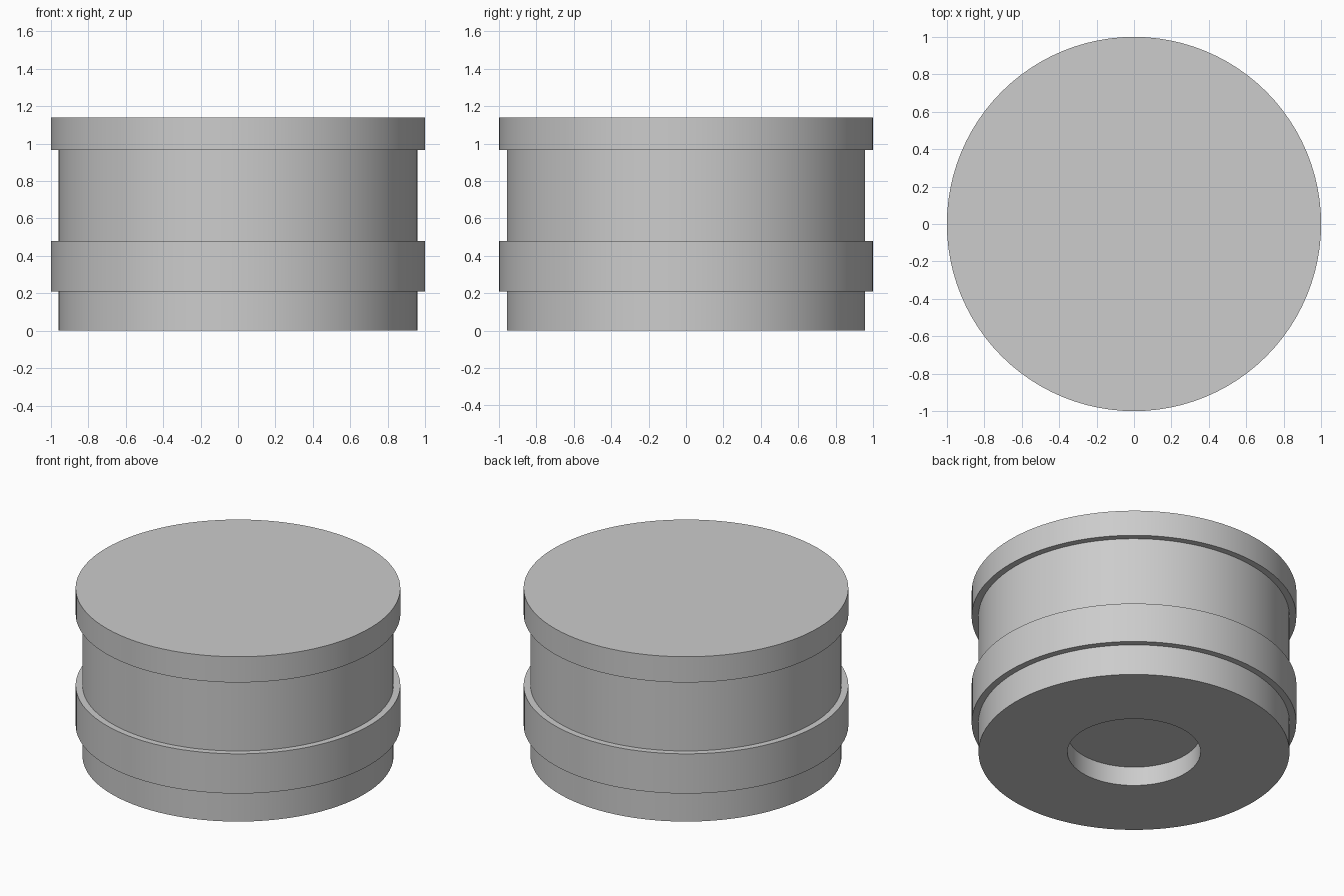
import bpy
import bmesh
import math

cube = bpy.data.objects.get("Cube")
if cube:
    bpy.data.objects.remove(cube, do_unlink=True)

SEGMENTS = 96
BODY_R, BAND_R, HOLE_R = 0.958, 1.0, 0.41
HEIGHT, HOLE_DEPTH = 1.14, 0.13
BAND_LOW, BAND_HIGH, RIM_LOW = 0.21, 0.48, 0.965

# Light grey material
grey = bpy.data.materials.new("light grey")
grey.use_nodes = True
colour = (0.604, 0.604, 0.604, 1.0)
grey.diffuse_color = colour
grey.node_tree.nodes["Principled BSDF"].inputs["Base Color"].default_value = colour


def lathe(name, profile):
    """Revolve a (radius, height) profile, open at the axis, into a closed solid."""
    bm = bmesh.new()
    rings = []
    for r, z in profile:
        rings.append([bm.verts.new((r * math.cos(a), r * math.sin(a), z))
                      for a in (math.tau * i / SEGMENTS for i in range(SEGMENTS))])
    for low, high in zip(rings, rings[1:]):
        for i in range(SEGMENTS):
            j = (i + 1) % SEGMENTS
            bm.faces.new((low[i], low[j], high[j], high[i]))
    # Discs closing both ends
    bm.faces.new(rings[0][::-1])
    bm.faces.new(rings[-1])
    bmesh.ops.recalc_face_normals(bm, faces=bm.faces)
    mesh = bpy.data.meshes.new(name)
    bm.to_mesh(mesh)
    bm.free()
    mesh.materials.append(grey)
    obj = bpy.data.objects.new(name, mesh)
    bpy.context.collection.objects.link(obj)
    bpy.ops.object.select_all(action="DESELECT")
    obj.select_set(True)
    bpy.context.view_layer.objects.active = obj
    bpy.ops.object.shade_smooth_by_angle(angle=math.radians(30))
    return obj


# Stepped drum: blind hole underneath, raised lower band and top rim
lathe("stepped_drum", [
    (HOLE_R, HOLE_DEPTH), (HOLE_R, 0),
    (BODY_R, 0), (BODY_R, BAND_LOW),
    (BAND_R, BAND_LOW), (BAND_R, BAND_HIGH),
    (BODY_R, BAND_HIGH), (BODY_R, RIM_LOW),
    (BAND_R, RIM_LOW), (BAND_R, HEIGHT),
])
